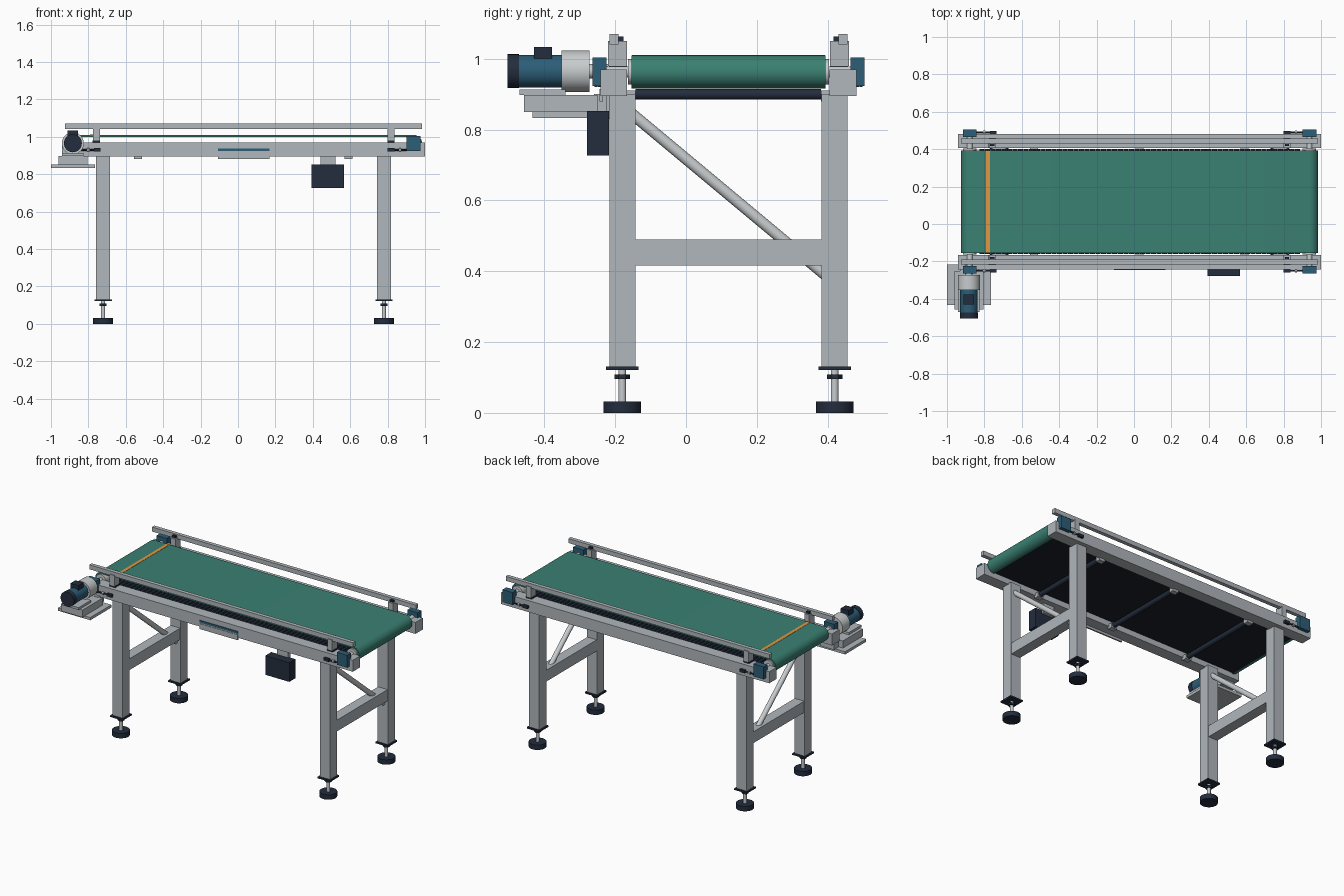
import bpy, bmesh, math
from mathutils import Vector

if "Cube" in bpy.data.objects:
    bpy.data.objects.remove(bpy.data.objects["Cube"])

C = 0.12  # conveyor centreline in y


def material(name, rgb):
    m = bpy.data.materials.new(name)
    lin = [((c / 255 + 0.055) / 1.055) ** 2.4 if c > 10 else c / 255 / 12.92 for c in rgb]
    m.diffuse_color = (*lin, 1)
    m.use_nodes = True
    m.node_tree.nodes["Principled BSDF"].inputs["Base Color"].default_value = m.diffuse_color
    return m


GREY = material("painted grey", (176, 183, 188))
STEEL = material("light steel", (200, 204, 206))
GREEN = material("belt green", (58, 128, 114))
BLUE = material("machine blue", (44, 94, 120))
DARK = material("dark navy", (35, 45, 61))
BLACK = material("black", (26, 32, 40))
ORANGE = material("orange", (222, 152, 66))


def finish(bm, name, mat, smooth=False):
    bmesh.ops.recalc_face_normals(bm, faces=bm.faces[:])
    me = bpy.data.meshes.new(name)
    bm.to_mesh(me)
    bm.free()
    me.materials.append(mat)
    ob = bpy.data.objects.new(name, me)
    bpy.context.collection.objects.link(ob)
    if smooth:
        bpy.ops.object.select_all(action='DESELECT')
        ob.select_set(True)
        bpy.context.view_layer.objects.active = ob
        bpy.ops.object.shade_smooth_by_angle(angle=math.radians(40))
    return ob


def box(name, x, y, z, mat):
    """Box from (low, high) pairs on each axis."""
    bm = bmesh.new()
    bmesh.ops.create_cube(bm, size=1)
    for v in bm.verts:
        v.co = [(a + b) / 2 + t * abs(b - a) for (a, b), t in zip((x, y, z), v.co)]
    return finish(bm, name, mat)


def rod(name, p, q, r, mat, sides=24):
    """Cylinder from point p to point q."""
    p, q = Vector(p), Vector(q)
    bm = bmesh.new()
    bmesh.ops.create_cone(bm, cap_ends=True, segments=sides, radius1=r, radius2=r,
                          depth=(q - p).length)
    rot = (q - p).to_track_quat('Z', 'Y')
    for v in bm.verts:
        v.co = rot @ v.co + (p + q) / 2
    return finish(bm, name, mat, sides > 8)


def both(name, x, d, z, mat):
    """Matching boxes on both sides of the centreline, d = distance range."""
    for s, side in ((-1, "front"), (1, "back")):
        box(f"{side}_{name}", x, (C + s * d[0], C + s * d[1]), z, mat)


# Belt: top run and the two wrapped ends as one extruded outline
X0, X1, ZC, R, T = -0.878, 0.938, 0.963, 0.047, 0.011


def wrap(r):
    right = [(X1 + r * math.cos(a), ZC + r * math.sin(a))
             for a in [math.radians(-90 + 12 * i) for i in range(16)]]
    left = [(X0 + r * math.cos(a), ZC + r * math.sin(a))
            for a in [math.radians(90 + 12 * i) for i in range(16)]]
    return right + left


bm = bmesh.new()
outer, inner = wrap(R), wrap(R - T)
rings = [[bm.verts.new((x, C + d, z)) for x, z in loop]
         for loop, d in ((outer, -0.274), (outer, 0.274), (inner, 0.274), (inner, -0.274))]
n = len(outer)
for k in range(4):
    a, b = rings[k], rings[(k + 1) % 4]
    for i in range(n - 1):  # the return run is a separate dark part
        bm.faces.new((a[i], a[i + 1], b[i + 1], b[i]))
for i in (0, n - 1):
    bm.faces.new([ring[i] for ring in rings])
finish(bm, "conveyor_belt", GREEN, True)
box("belt_splice_stripe", (-0.792, -0.77), (C - 0.273, C + 0.273), (1.007, 1.0115), ORANGE)
box("belt_return_run", (X0, X1), (C - 0.265, C + 0.265), (0.916, 0.924), BLACK)

# Closely spaced carrying rollers, as one object
bm = bmesh.new()
count = 58
for i in range(count):
    x = X0 + 0.065 + (X1 - X0 - 0.13) * i / (count - 1)
    made = bmesh.ops.create_cone(bm, cap_ends=True, segments=8, radius1=0.0135,
                                 radius2=0.0135, depth=0.56)
    for v in made['verts']:
        v.co = (x + v.co.x, C + v.co.z, 0.945 + v.co.y)
finish(bm, "carrying_rollers", DARK)

# End pulleys, shafts and bearing housings
for name, x in (("drive", X0), ("tail", X1)):
    rod(name + "_pulley", (x, C - 0.284, ZC), (x, C + 0.284, ZC), 0.036, STEEL, 32)
    rod(name + "_shaft", (x, C - 0.37, ZC), (x, C + 0.37, ZC), 0.016, STEEL)
    both(name + "_bearing", (x - 0.037, x + 0.037), (0.345, 0.384), (0.923, 1.004), BLUE)

# Side rails
both("side_rail", (-0.94, 1.0), (0.286, 0.362), (0.895, 0.97), GREY)

# Guard rails on posts
both("guard_rail", (-0.925, 0.985), (0.311, 0.336), (1.041, 1.07), GREY)
for x in (-0.757, 0.818):
    both("guard_post", (x - 0.018, x + 0.018), (0.287, 0.34), (0.98, 1.05), GREY)
    both("guard_post_base", (x - 0.02, x + 0.02), (0.287, 0.338), (0.97, 0.98), DARK)
    both("guard_bolt", (x - 0.012, x + 0.012), (0.297, 0.311), (1.05, 1.063), DARK)

# Belt tension screws
for x, d in ((-0.735, -1), (0.8, 1)):
    both("tension_block", (x, x + d * 0.036), (0.362, 0.378), (0.921, 0.939), DARK)
    for s in (-1, 1):
        y = C + s * 0.37
        rod("tension_screw", (x, y, 0.93), (x + d * 0.11, y, 0.93), 0.005, DARK, 12)
        rod("tension_nut", (x + d * 0.06, y, 0.93), (x + d * 0.072, y, 0.93), 0.01, STEEL, 6)

# Return rollers with hangers
for x in (-0.535, 0.03, 0.59):
    rod("return_roller", (x, C - 0.262, 0.9), (x, C + 0.262, 0.9), 0.0155, DARK)
    both("return_roller_hanger", (x - 0.021, x + 0.021), (0.262, 0.295), (0.88, 0.91), GREY)

# Leg frames with cross bar, diagonal brace and levelling feet
for x in (-0.721, 0.78):
    both("leg", (x - 0.037, x + 0.037), (0.263, 0.336), (0.128, 0.9), GREY)
    box("leg_cross_bar", (x - 0.034, x + 0.034), (C - 0.264, C + 0.264), (0.416, 0.49), GREY)
    rod("diagonal_brace", (x, C - 0.29, 0.859), (x, C + 0.285, 0.38), 0.016, STEEL)
    both("foot_plate", (x - 0.046, x + 0.046), (0.254, 0.346), (0.121, 0.131), DARK)
    for s in (-1, 1):
        y = C + s * 0.3
        rod("foot_stem", (x, y, 0.02), (x, y, 0.125), 0.011, STEEL, 16)
        rod("foot_nut", (x, y, 0.096), (x, y, 0.109), 0.022, DARK, 6)
        rod("foot_pad", (x, y, 0), (x, y, 0.032), 0.053, DARK, 32)

# Control box, lower plate and blue stripe on the front rail
box("control_box", (0.393, 0.567), (-0.279, -0.217), (0.727, 0.852), DARK)
box("control_box_bracket", (0.44, 0.52), (-0.225, -0.2), (0.83, 0.9), GREY)
box("front_rail_plate", (-0.106, 0.168), (-0.245, -0.235), (0.88, 0.915), GREY)
box("front_rail_stripe", (-0.106, 0.168), (-0.246, -0.24), (0.923, 0.937), BLUE)

# Drive motor and gearbox
for name, y0, y1, r, mat in (("motor_fan_cover", -0.504, -0.472, 0.048, DARK),
                             ("motor_body", -0.472, -0.352, 0.046, BLUE),
                             ("gearbox", -0.352, -0.273, 0.059, STEEL),
                             ("gearbox_output", -0.275, -0.22, 0.02, STEEL)):
    rod(name, (-0.883, y0, ZC + 0.002), (-0.883, y1, ZC + 0.002), r, mat, 32)
box("motor_terminal_box", (-0.912, -0.855), (-0.43, -0.378), (0.995, 1.034), DARK)

# Motor mount
box("motor_saddle", (-0.94, -0.825), (-0.47, -0.34), (0.898, 0.913), GREY)
box("motor_mount", (-0.96, -0.805), (-0.457, -0.25), (0.85, 0.898), GREY)
box("motor_base_plate", (-1.0, -0.765), (-0.434, -0.216), (0.833, 0.851), GREY)
box("motor_mount_bracket", (-0.93, -0.83), (-0.26, -0.2), (0.85, 0.9), GREY)
